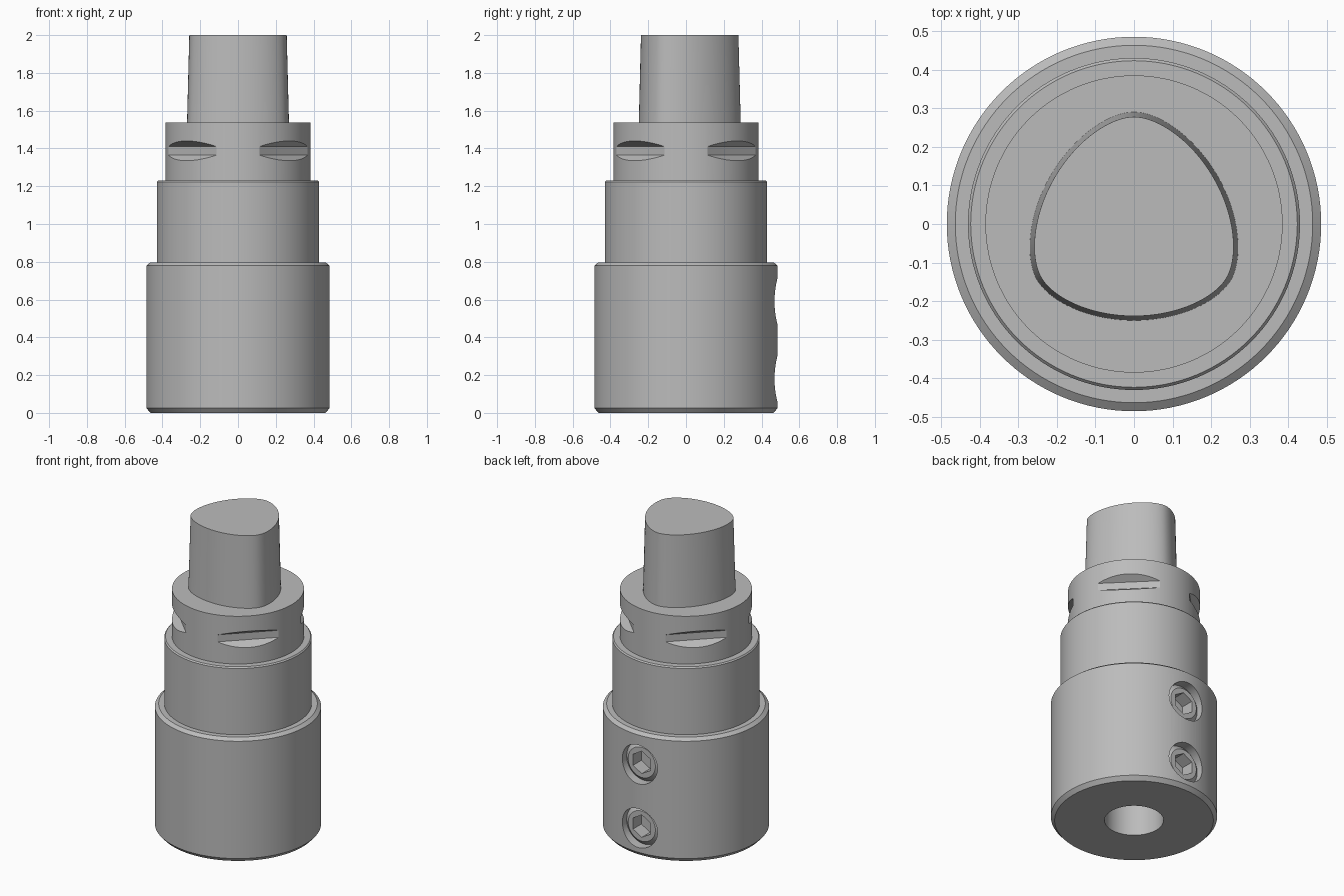
import bpy, bmesh
from math import sin, cos, pi, radians
from mathutils import Matrix

cube = bpy.data.objects.get("Cube")
if cube:
    bpy.data.objects.remove(cube, do_unlink=True)

steel = bpy.data.materials.new("steel_grey")
steel.use_nodes = True
grey = (0.5, 0.5, 0.5, 1)
steel.diffuse_color = grey
steel.node_tree.nodes["Principled BSDF"].inputs["Base Color"].default_value = grey


def make(name, bm, matrix=None):
    """Turn a bmesh into a named steel object."""
    bmesh.ops.remove_doubles(bm, verts=bm.verts, dist=1e-5)
    bmesh.ops.recalc_face_normals(bm, faces=bm.faces)
    if matrix:
        bm.transform(matrix)
    mesh = bpy.data.meshes.new(name)
    bm.to_mesh(mesh)
    bm.free()
    mesh.materials.append(steel)
    ob = bpy.data.objects.new(name, mesh)
    bpy.context.collection.objects.link(ob)
    return ob


def loft(rings):
    """Solid from matching point rings, capped at both ends."""
    bm = bmesh.new()
    loops = [[bm.verts.new(p) for p in ring] for ring in rings]
    n = len(loops[0])
    for a, b in zip(loops, loops[1:]):
        for i in range(n):
            j = (i + 1) % n
            bm.faces.new((a[i], a[j], b[j], b[i]))
    bm.faces.new(loops[0][::-1])
    bm.faces.new(loops[-1])
    return bm


def lathe(profile, sides):
    return loft([[(r * cos(2 * pi * i / sides), r * sin(2 * pi * i / sides), z)
                  for i in range(sides)] for r, z in profile])


def cut(target, cutter):
    mod = target.modifiers.new("cut", "BOOLEAN")
    mod.operation = "DIFFERENCE"
    mod.solver = "EXACT"
    mod.object = cutter
    cutter.hide_render = True
    bpy.context.view_layer.objects.active = target
    bpy.ops.object.modifier_apply(modifier=mod.name)
    bpy.data.objects.remove(cutter, do_unlink=True)


def smooth(ob):
    bpy.ops.object.select_all(action="DESELECT")
    ob.select_set(True)
    bpy.context.view_layer.objects.active = ob
    bpy.ops.object.shade_smooth_by_angle(angle=radians(25))


# Stepped holder body, with a blind bore up from the bottom
body = make("holder_body", lathe([
    (0.172, 0.85), (0.172, 0.0), (0.463, 0.0), (0.485, 0.025), (0.485, 0.78),
    (0.463, 0.797), (0.43, 0.797), (0.43, 1.223), (0.423, 1.231),
    (0.385, 1.231), (0.385, 1.538)], 128))

# Four gripper notches around the collar
for k in range(4):
    section = [(0.34, 1.365), (0.34, 1.41), (0.43, 1.47), (0.43, 1.305)]
    bm = loft([[(r, t, z) for r, z in section] for t in (-0.3, 0.3)])
    cut(body, make("notch_cutter", bm, Matrix.Rotation(pi / 4 + k * pi / 2, 4, "Z")))

# Two set screws with hex sockets, sunk into the back
for name, z in (("lower_set_screw", 0.18), ("upper_set_screw", 0.59)):
    facing_back = Matrix.Translation((0, 0, z)) @ Matrix.Rotation(-pi / 2, 4, "X")
    cut(body, make("screw_hole_cutter",
                   lathe([(0.125, 0.32), (0.125, 0.55)], 64), facing_back))
    screw = make(name, lathe([(0.125, 0.31), (0.125, 0.425), (0.097, 0.45)], 64),
                 facing_back)
    socket = lathe([(0.072, 0.365), (0.072, 0.5)], 6)
    cut(screw, make("hex_cutter", socket, facing_back @ Matrix.Rotation(pi / 6, 4, "Z")))
    smooth(screw)
smooth(body)


# Tapered three-lobed shank
def trilobe(radius, lobe, z, steps=120):
    ring = []
    for i in range(steps):
        t = 2 * pi * i / steps
        p = radius + lobe * cos(3 * (t - pi / 2))
        d = -3 * lobe * sin(3 * (t - pi / 2))
        ring.append((p * cos(t) - d * sin(t), p * sin(t) + d * cos(t), z))
    return ring


smooth(make("tapered_shank", loft([trilobe(0.27, 0.02, 1.53), trilobe(0.258, 0.0195, 2.0)])))
